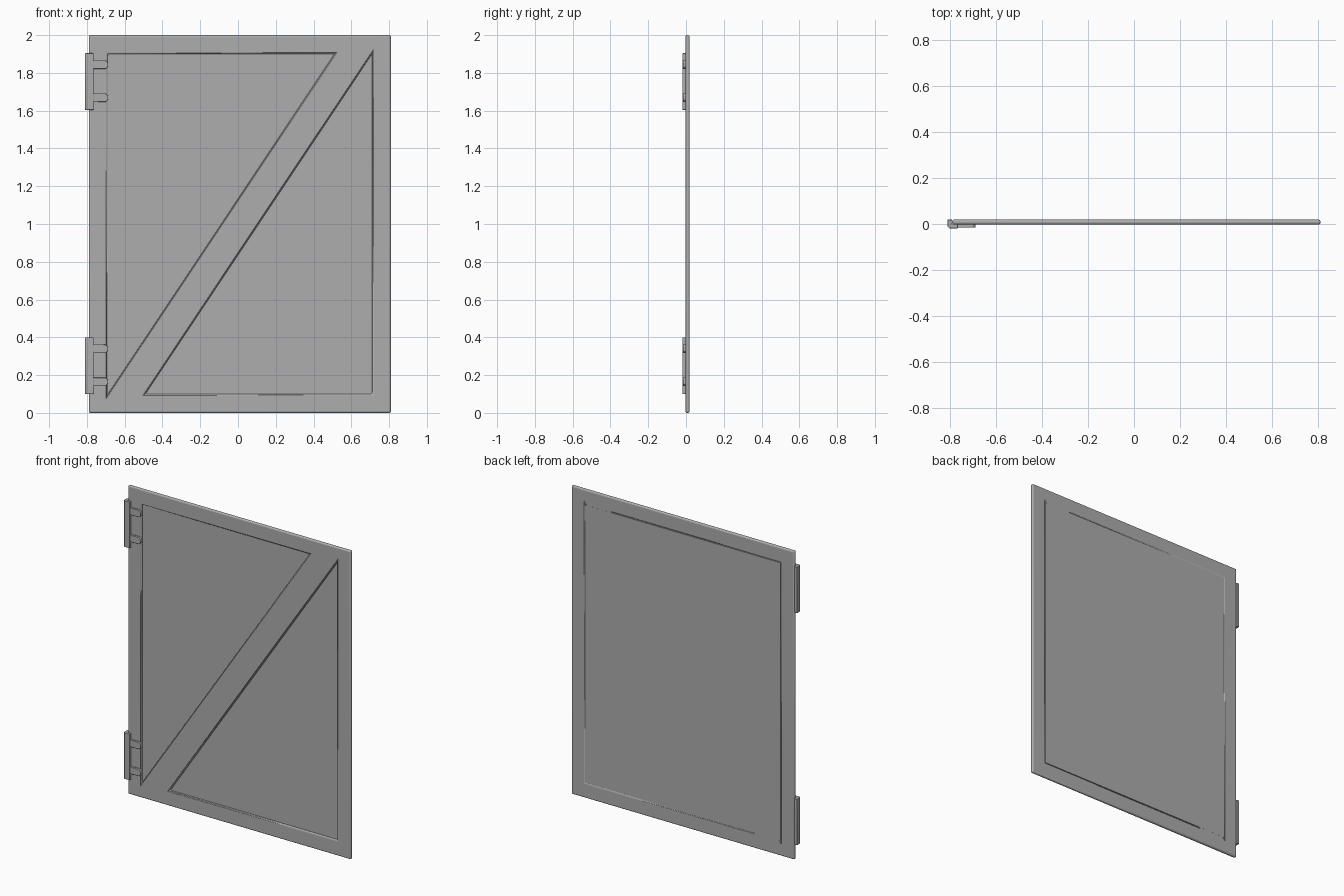
import bpy
import bmesh

cube = bpy.data.objects.get("Cube")
if cube:
    bpy.data.objects.remove(cube, do_unlink=True)

# One plain grey for the whole gate
grey = bpy.data.materials.new("grey metal")
grey.use_nodes = True
colour = (0.42, 0.42, 0.42, 1)
grey.diffuse_color = colour
grey.node_tree.nodes["Principled BSDF"].inputs["Base Color"].default_value = colour

FRONT, BACK = -0.002, 0.019
LEFT, RIGHT, TOP = -0.79, 0.81, 2.0
RAIL = 0.1


def extrude_part(name, points, faces, depth, axis, bevel, segments):
    """Extrude a flat outline along an axis and round its sharp edges."""
    bm = bmesh.new()
    verts = [bm.verts.new(p) for p in points]
    flat = [bm.faces.new([verts[i] for i in f]) for f in faces]
    result = bmesh.ops.extrude_face_region(bm, geom=flat, use_keep_orig=True)
    moved = [g for g in result["geom"] if isinstance(g, bmesh.types.BMVert)]
    bmesh.ops.translate(bm, verts=moved, vec=[depth * a for a in axis])
    bmesh.ops.recalc_face_normals(bm, faces=bm.faces)
    mesh = bpy.data.meshes.new(name)
    bm.to_mesh(mesh)
    bm.free()
    mesh.materials.append(grey)
    obj = bpy.data.objects.new(name, mesh)
    bpy.context.collection.objects.link(obj)
    if bevel:
        mod = obj.modifiers.new("rounded edges", "BEVEL")
        mod.width = bevel
        mod.segments = segments
        mod.limit_method = "ANGLE"
    bpy.ops.object.select_all(action="DESELECT")
    obj.select_set(True)
    bpy.context.view_layer.objects.active = obj
    bpy.ops.object.shade_smooth_by_angle()
    return obj


def front_plate(name, outline, faces, y0, y1, bevel=0, segments=1):
    return extrude_part(name, [(x, y0, z) for x, z in outline], faces,
                        y1 - y0, (0, 1, 0), bevel, segments)


# Frame: four rails and a diagonal brace in one piece
x0, x1 = LEFT + RAIL, RIGHT - RAIL
z0, z1 = RAIL, TOP - RAIL
brace = 0.2
outline = [(LEFT, 0), (RIGHT, 0), (RIGHT, TOP), (LEFT, TOP),
           (x0, z0), (x0, z1), (x1 - brace, z1),
           (x0 + brace, z0), (x1, z0), (x1, z1)]
rails = [(0, 1, 8, 7, 4), (1, 2, 9, 8), (2, 3, 5, 6, 9), (3, 0, 4, 5),
         (4, 7, 9, 6)]
front_plate("gate_frame", outline, rails, FRONT, BACK, 0.009, 4)

# Panel set in the back of the frame, covering the brace
front_plate("back_panel", [(x0, z0), (x1, z0), (x1, z1), (x0, z1)],
            [(0, 1, 2, 3)], 0.009, BACK + 0.0003)

# Hinges: an angled leaf around the edge with two straps each
leaf = [(-0.81, BACK), (LEFT, BACK), (LEFT, FRONT), (-0.765, FRONT),
        (-0.765, -0.019), (-0.802, -0.019), (-0.81, -0.011)]
for place, base in (("lower", 0.1), ("upper", 1.604)):
    extrude_part(place + "_hinge_leaf", [(x, y, base) for x, y in leaf],
                 [tuple(range(len(leaf)))], 0.3, (0, 0, 1), 0.002, 2)
    for part, rise in (("bottom", 0.042), ("top", 0.217)):
        b, t, r, tip = base + rise, base + rise + 0.045, 0.012, -0.688
        strap = [(-0.77, b), (tip - r, b), (tip, b + r), (tip, t - r),
                 (tip - r, t), (-0.77, t)]
        front_plate(f"{place}_hinge_{part}_strap", strap,
                    [tuple(range(len(strap)))], -0.016, FRONT + 0.001, 0.002, 2)
